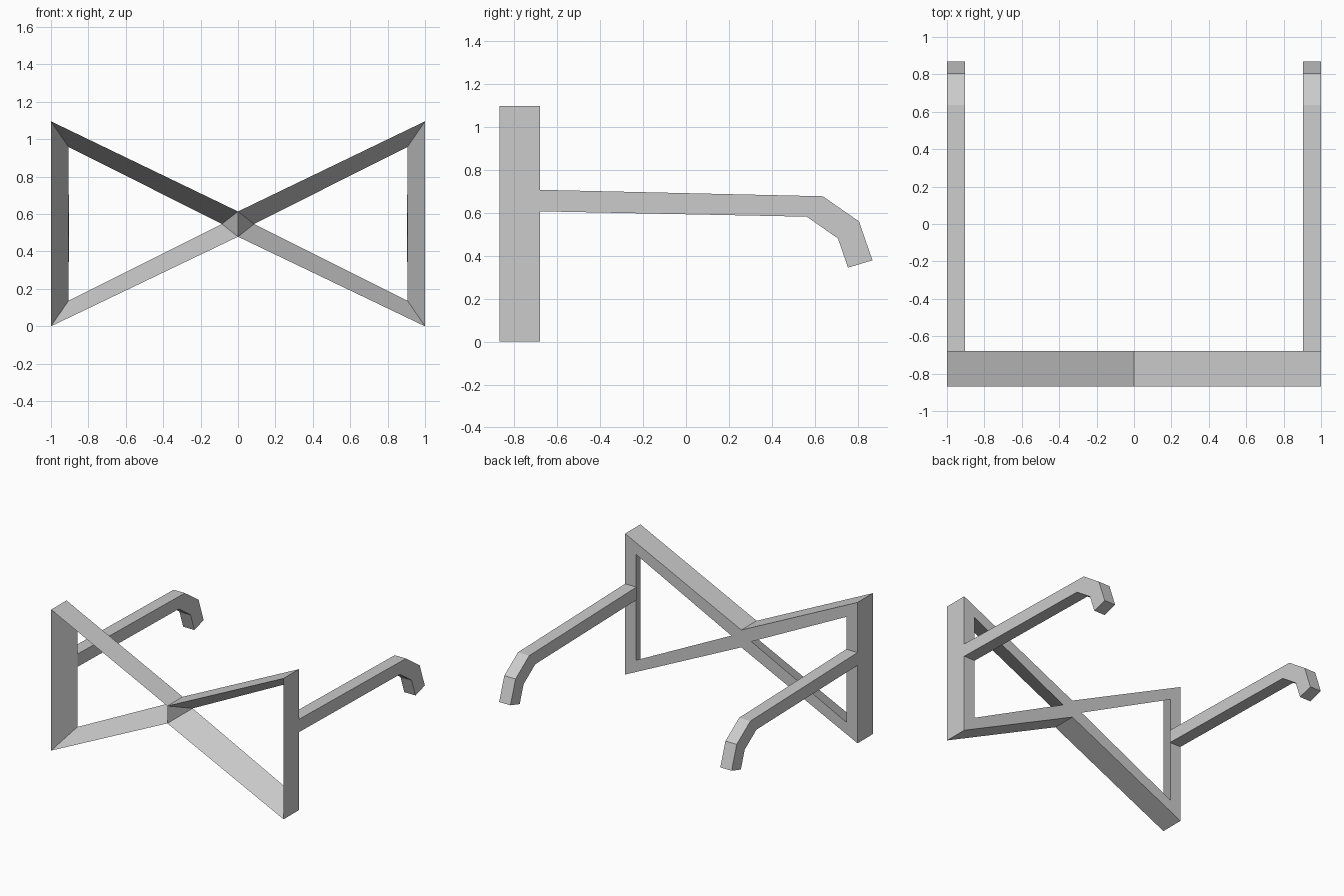
import bpy, bmesh

if "Cube" in bpy.data.objects:
    bpy.data.objects.remove(bpy.data.objects["Cube"])

grey = bpy.data.materials.new("plain grey")
grey.diffuse_color = (0.6, 0.6, 0.6, 1)
grey.use_nodes = True
grey.node_tree.nodes["Principled BSDF"].inputs["Base Color"].default_value = grey.diffuse_color


def finish(name, bm):
    bmesh.ops.remove_doubles(bm, verts=bm.verts, dist=1e-5)
    bmesh.ops.recalc_face_normals(bm, faces=bm.faces)
    mesh = bpy.data.meshes.new(name)
    bm.to_mesh(mesh)
    bm.free()
    mesh.materials.append(grey)
    obj = bpy.data.objects.new(name, mesh)
    bpy.context.collection.objects.link(obj)
    return obj


FRONT, BACK = -0.868, -0.68
OUTER = [(1, 0), (0, 0.479), (0, 0.614), (1, 1.096)]    # half of the bow-tie outline
HOLE = [(0.906, 0.137), (0.086, 0.547), (0.906, 0.959)]  # opening at the back face

# Bow-tie frame: openings flare from the back face to a sharp front rim
bm = bmesh.new()
for s in (-1, 1):
    f = [bm.verts.new((s * x, FRONT, z)) for x, z in OUTER]
    b = [bm.verts.new((s * x, BACK, z)) for x, z in OUTER]
    h = [bm.verts.new((s * x, BACK, z)) for x, z in HOLE]
    for o in (f, b):  # flared inner walls, then flat back face
        bm.faces.new((o[0], o[1], h[1], h[0]))
        bm.faces.new((o[1], o[2], h[1]))
        bm.faces.new((o[2], o[3], h[2], h[1]))
        bm.faces.new((o[3], o[0], h[0], h[2]))
    for i, j in ((0, 1), (2, 3), (3, 0)):  # outer walls
        bm.faces.new((f[i], f[j], b[j], b[i]))
finish("bow_tie_frame", bm)

# Side arms with hooked ends, extruded from a side profile
ARM = [(BACK, 0.706), (0.637, 0.676), (0.805, 0.559), (0.868, 0.378),
       (0.754, 0.344), (0.707, 0.48), (0.562, 0.581), (BACK, 0.606)]
for side, s in (("left", -1), ("right", 1)):
    bm = bmesh.new()
    face = bm.faces.new([bm.verts.new((s * 0.903, y, z)) for y, z in ARM])
    ext = bmesh.ops.extrude_face_region(bm, geom=[face], use_keep_orig=True)
    for v in ext["geom"]:
        if isinstance(v, bmesh.types.BMVert):
            v.co.x = s
    finish(side + "_arm", bm)
